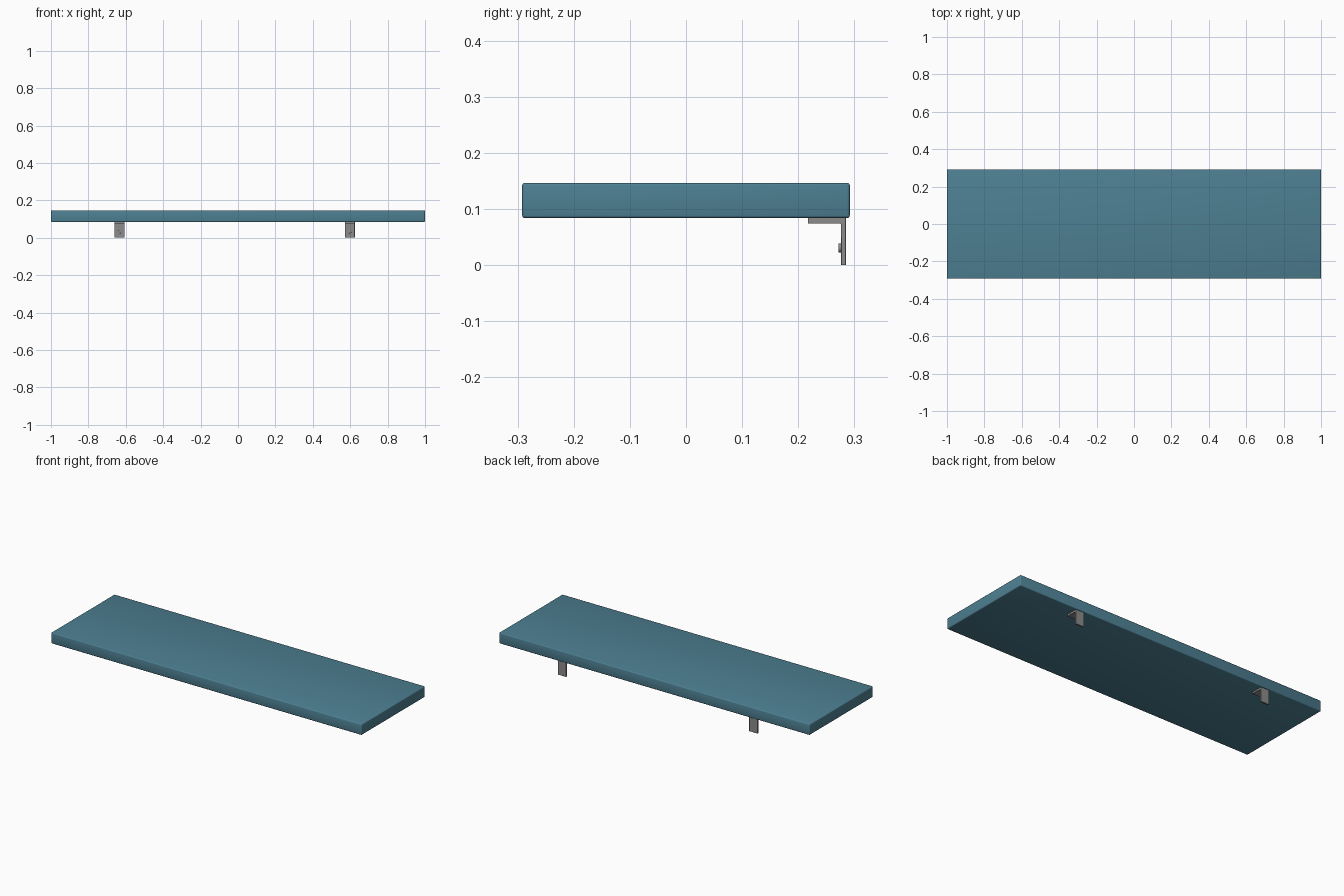
import bpy, math

if "Cube" in bpy.data.objects:
    bpy.data.objects.remove(bpy.data.objects["Cube"])


def material(name, rgb):
    m = bpy.data.materials.new(name)
    m.diffuse_color = (*rgb, 1.0)
    m.use_nodes = True
    m.node_tree.nodes["Principled BSDF"].inputs["Base Color"].default_value = m.diffuse_color
    return m


BLUE = material("teal_blue", (0.075, 0.215, 0.29))
STEEL = material("steel_grey", (0.26, 0.26, 0.26))


def finish(ob, name, mat, bevel=0.0, segments=2):
    ob.name = name
    ob.data.materials.append(mat)
    if bevel:
        b = ob.modifiers.new("bevel", 'BEVEL')
        b.width, b.segments = bevel, segments
        bpy.ops.object.modifier_apply(modifier=b.name)
    bpy.ops.object.shade_smooth_by_angle(angle=math.radians(35))
    return ob


def box(name, lo, hi, mat, bevel=0.0, segments=2):
    centre = [(a + b) / 2 for a, b in zip(lo, hi)]
    bpy.ops.mesh.primitive_cube_add(size=1, location=centre)
    ob = bpy.context.object
    ob.scale = [b - a for a, b in zip(lo, hi)]
    bpy.ops.object.transform_apply(location=False, rotation=False, scale=True)
    return finish(ob, name, mat, bevel, segments)


def bracket(name, cx, width=0.054):
    # L-shaped profile in y/z, extruded along x
    prof = [(0.217, 0.085), (0.217, 0.074), (0.276, 0.074),
            (0.276, 0.0), (0.285, 0.0), (0.285, 0.085)]
    n = len(prof)
    verts = [(s * width / 2, y, z) for s in (-1, 1) for y, z in prof]
    faces = [tuple(range(n))[::-1], tuple(range(n, 2 * n))]
    faces += [(i, (i + 1) % n, (i + 1) % n + n, i + n) for i in range(n)]
    me = bpy.data.meshes.new(name)
    me.from_pydata(verts, [], faces)
    ob = bpy.data.objects.new(name, me)
    bpy.context.collection.objects.link(ob)
    ob.location.x = cx
    bpy.ops.object.select_all(action='DESELECT')
    ob.select_set(True)
    bpy.context.view_layer.objects.active = ob
    # consistent outward normals
    bpy.ops.object.mode_set(mode='EDIT')
    bpy.ops.mesh.select_all(action='SELECT')
    bpy.ops.mesh.normals_make_consistent(inside=False)
    bpy.ops.object.mode_set(mode='OBJECT')
    finish(ob, name, STEEL, 0.0008, 1)


def screw(name, cx):
    # Round screw head on the front of the upright plate
    bpy.ops.mesh.primitive_cylinder_add(
        vertices=24, radius=0.008, depth=0.006,
        location=(cx, 0.2745, 0.031), rotation=(math.pi / 2, 0, 0))
    finish(bpy.context.object, name, STEEL, 0.001, 2)


# Shelf board
box("shelf_board", (-1, -0.292, 0.084), (1, 0.292, 0.147), BLUE, 0.005, 3)

# Two wall brackets, each with a screw
for side, cx in (("left", -0.633), ("right", 0.598)):
    bracket(side + "_bracket", cx)
    screw(side + "_screw", cx)
